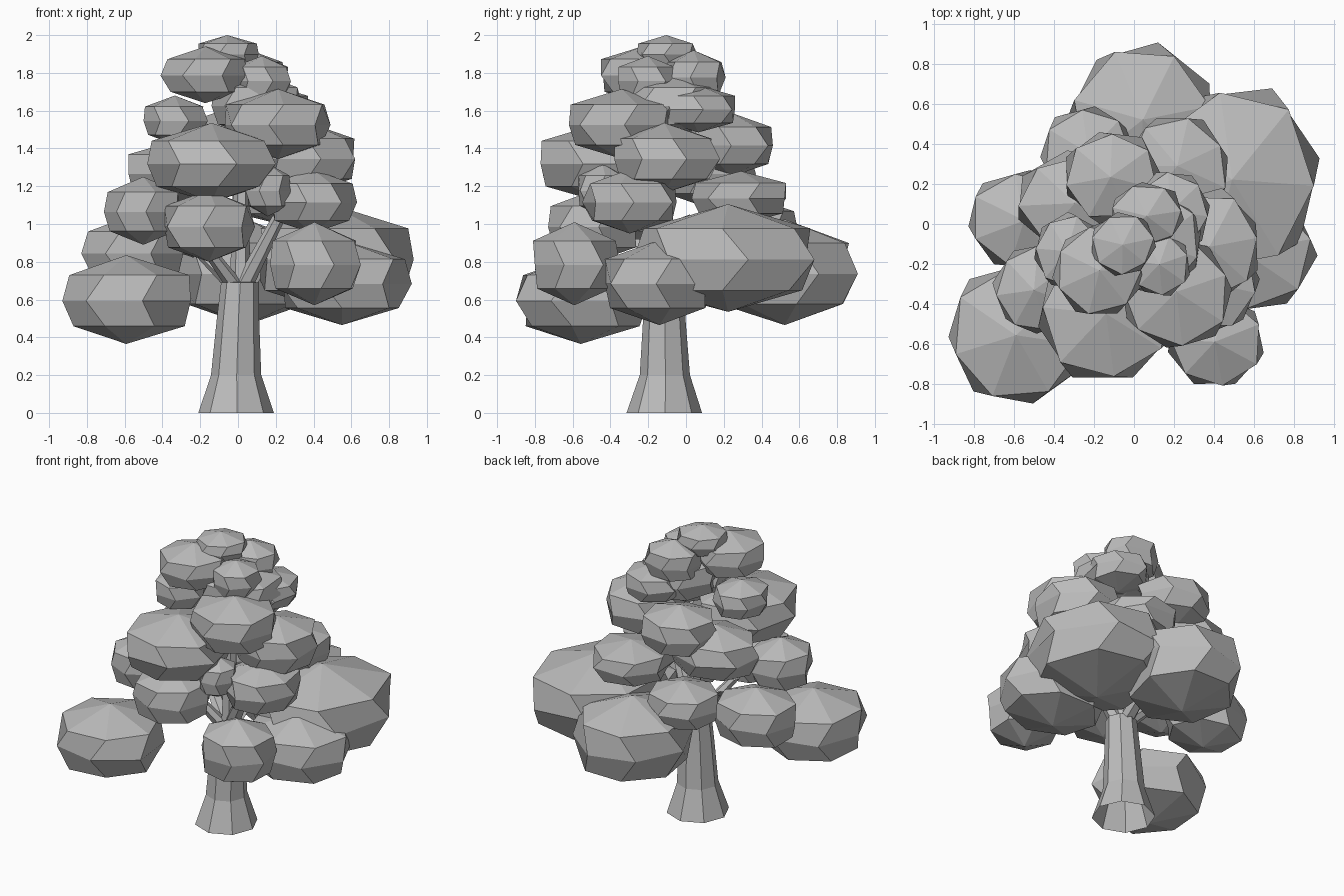
import bpy, bmesh, math, random
from mathutils import Vector

if "Cube" in bpy.data.objects:
    bpy.data.objects.remove(bpy.data.objects["Cube"])

random.seed(7)
grey = bpy.data.materials.new("mid grey")
grey.diffuse_color = (0.5, 0.5, 0.5, 1)
grey.use_nodes = True
grey.node_tree.nodes["Principled BSDF"].inputs["Base Color"].default_value = grey.diffuse_color


def finish(bm, name):
    mesh = bpy.data.meshes.new(name)
    bm.to_mesh(mesh)
    bm.free()
    mesh.materials.append(grey)
    obj = bpy.data.objects.new(name, mesh)
    bpy.context.collection.objects.link(obj)
    return obj


def bridge(bm, a, b):
    n = len(a)
    for i in range(n):
        bm.faces.new((a[i], a[(i + 1) % n], b[(i + 1) % n], b[i]))


def leaf_clump(name, centre, half, sides=7):
    """Squashed faceted ball with a twisted waist, fitted to its box."""
    bm = bmesh.new()
    wobble = [random.uniform(0.94, 1.05) for _ in range(sides)]
    twist = random.choice((-0.28, 0.28))
    # A flat side faces away from the trunk
    start = math.atan2(centre[1], centre[0]) + math.pi / sides
    rings = []
    for z, r, turn in ((0.55, 0.93, 0), (-0.03, 1.0, twist), (-0.6, 0.86, 0)):
        ring = []
        for i in range(sides):
            a = start + turn + math.tau * i / sides
            k = r * wobble[i] * random.uniform(0.98, 1.02)
            ring.append(bm.verts.new((k * math.cos(a), k * math.sin(a), z)))
        rings.append(ring)
    top, bottom = bm.verts.new((0, 0, 1)), bm.verts.new((0, 0, -1))
    for a, b in zip(rings, rings[1:]):
        bridge(bm, a, b)
    for i in range(sides):
        j = (i + 1) % sides
        bm.faces.new((top, rings[0][j], rings[0][i]))
        bm.faces.new((bottom, rings[-1][i], rings[-1][j]))
    for axis in range(3):
        vals = [v.co[axis] for v in bm.verts]
        lo, hi = min(vals), max(vals)
        for v in bm.verts:
            t = 2 * (v.co[axis] - lo) / (hi - lo) - 1
            v.co[axis] = centre[axis] + half[axis] * t
    bmesh.ops.recalc_face_normals(bm, faces=bm.faces)
    return finish(bm, name)


def tube(name, stations, sides=8):
    """Tapered open-ended limb through (x, y, z, radius) stations."""
    bm = bmesh.new()
    rings = []
    for x, y, z, r in stations:
        rings.append([bm.verts.new((x + r * math.cos(math.tau * (i + 0.03) / sides),
                                    y + r * math.sin(math.tau * (i + 0.03) / sides), z))
                      for i in range(sides)])
    for a, b in zip(rings, rings[1:]):
        bridge(bm, a, b)
    bmesh.ops.recalc_face_normals(bm, faces=bm.faces)
    return finish(bm, name)


# Trunk with flared foot, closing in at the fork
tube("trunk", [(-0.01, -0.115, 0, 0.2), (-0.01, -0.112, 0.2, 0.133),
               (0.0, -0.115, 0.5, 0.112), (0.01, -0.115, 0.69, 0.1),
               (0.01, -0.115, 0.70, 0.01)])

# Branches running from the fork into the leaves
for tip in ((0.25, -0.22, 1.1), (-0.2, -0.25, 0.92), (-0.3, 0.05, 0.95),
            (0.02, 0.3, 0.95), (0.02, -0.1, 1.4)):
    base = Vector((0.01, -0.115, 0.64))
    start = base + (Vector(tip) - base).normalized() * 0.03
    tube("branch", [(*start, 0.055), (*tip, 0.035)], 6)


def tier(name, clumps):
    for centre, half in clumps:
        leaf_clump(name, centre, half)


# Leaf clumps as centre and half sizes, from the lowest tier to the crown
tier("low_leaves", [
    ((-0.59, -0.55, 0.60), (0.34, 0.35, 0.235)),
    ((0.41, -0.58, 0.79), (0.24, 0.23, 0.22)),
    ((0.57, -0.13, 0.69), (0.35, 0.30, 0.225)),
    ((0.50, 0.20, 0.82), (0.43, 0.48, 0.285)),
    ((0.02, 0.52, 0.745), (0.36, 0.39, 0.28)),
    ((-0.56, 0.03, 0.85), (0.27, 0.24, 0.20)),
])
tier("middle_leaves", [
    ((-0.15, -0.49, 0.99), (0.24, 0.24, 0.19)),
    ((-0.51, -0.33, 1.07), (0.20, 0.22, 0.18)),
    ((0.40, -0.30, 1.12), (0.23, 0.25, 0.17)),
    ((0.16, -0.44, 1.18), (0.12, 0.13, 0.14)),
    ((-0.24, 0.36, 0.98), (0.23, 0.23, 0.16)),
    ((-0.29, 0.12, 1.27), (0.29, 0.25, 0.18)),
    ((0.22, 0.28, 1.14), (0.25, 0.25, 0.14)),
])
tier("upper_leaves", [
    ((-0.14, -0.42, 1.325), (0.34, 0.35, 0.21)),
    ((0.36, -0.10, 1.35), (0.26, 0.28, 0.185)),
    ((-0.10, 0.23, 1.42), (0.24, 0.23, 0.17)),
    ((0.21, -0.34, 1.53), (0.28, 0.28, 0.185)),
    ((-0.33, -0.13, 1.55), (0.17, 0.19, 0.13)),
    ((0.10, -0.09, 1.63), (0.24, 0.26, 0.17)),
    ((0.19, 0.06, 1.61), (0.19, 0.20, 0.125)),
])
tier("crown_leaves", [
    ((-0.18, -0.22, 1.79), (0.23, 0.23, 0.15)),
    ((0.07, 0.05, 1.78), (0.18, 0.16, 0.14)),
    ((0.12, -0.20, 1.76), (0.16, 0.16, 0.13)),
    ((-0.05, -0.10, 1.90), (0.16, 0.16, 0.10)),
])
